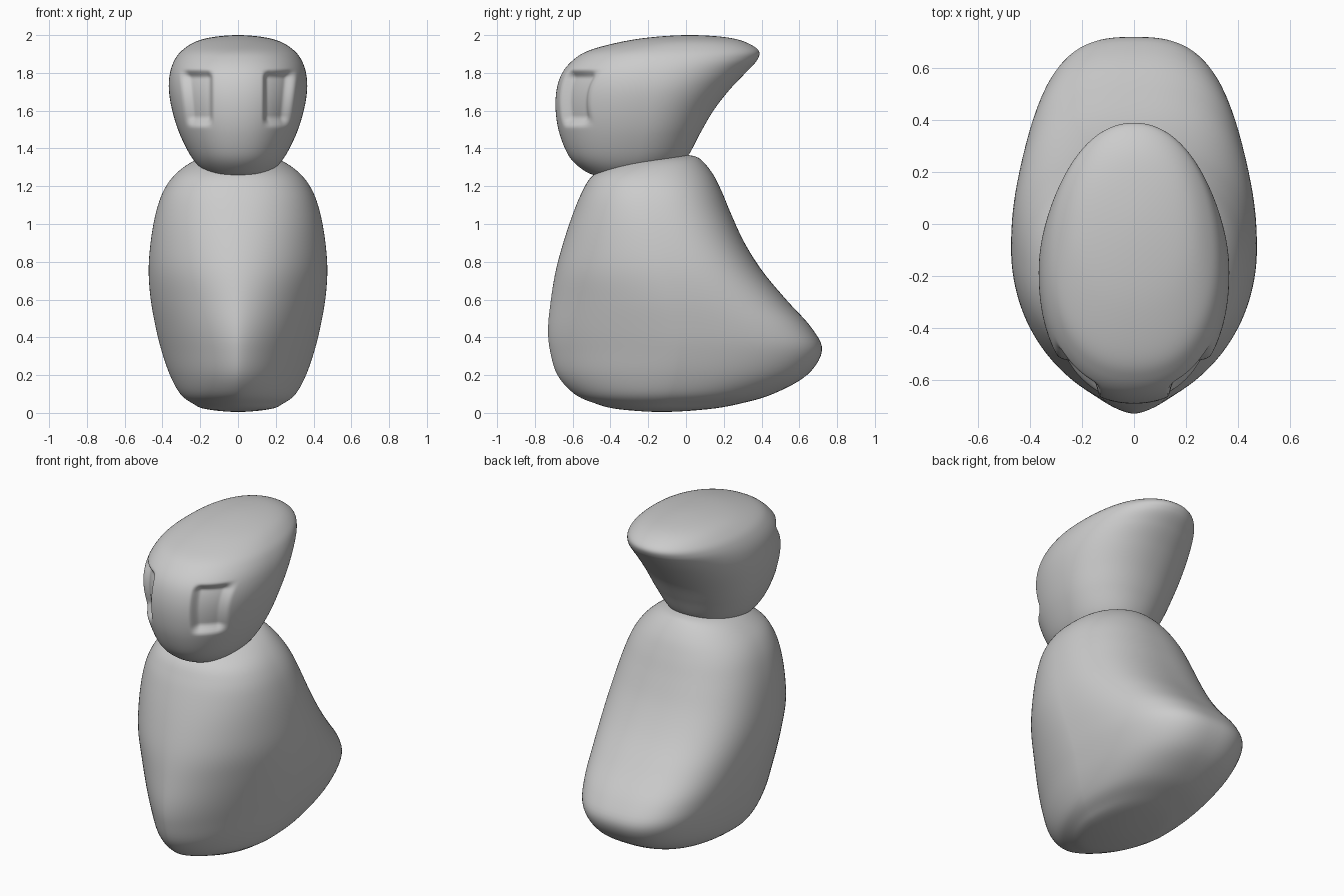
import bpy, math

# Ring keys: z, y front, y of widest point, y back, half width, front roundness, back roundness
BODY = [
    (0.005, -0.13, -0.13, -0.13, 0.00, 1.9, 2.2),
    (0.02, -0.36, -0.13, 0.12, 0.17, 1.8, 2.2),
    (0.05, -0.48, -0.11, 0.29, 0.24, 1.7, 2.3),
    (0.10, -0.59, -0.08, 0.46, 0.305, 1.65, 2.5),
    (0.20, -0.68, -0.05, 0.64, 0.36, 1.6, 2.7),
    (0.33, -0.72, -0.03, 0.72, 0.405, 1.6, 2.8),
    (0.45, -0.73, -0.04, 0.665, 0.435, 1.65, 2.8),
    (0.60, -0.715, -0.07, 0.53, 0.462, 1.75, 2.7),
    (0.75, -0.69, -0.10, 0.405, 0.473, 1.9, 2.6),
    (0.90, -0.65, -0.13, 0.31, 0.463, 2.0, 2.5),
    (1.05, -0.60, -0.16, 0.24, 0.437, 2.1, 2.4),
    (1.17, -0.55, -0.17, 0.19, 0.397, 2.2, 2.3),
    (1.26, -0.49, -0.17, 0.145, 0.335, 2.2, 2.2),
    (1.33, -0.36, -0.13, 0.09, 0.24, 2.1, 2.1),
    (1.36, -0.22, -0.08, 0.04, 0.13, 2.0, 2.0),
    (1.37, -0.07, -0.07, -0.07, 0.00, 2.0, 2.0),
]
HEAD = [
    (1.25, -0.34, -0.34, -0.34, 0.00, 2.0, 2.0),
    (1.255, -0.47, -0.33, -0.17, 0.12, 2.1, 2.1),
    (1.29, -0.55, -0.30, -0.06, 0.19, 2.1, 2.1),
    (1.36, -0.62, -0.26, 0.01, 0.25, 2.2, 2.1),
    (1.48, -0.67, -0.23, 0.075, 0.31, 2.2, 2.1),
    (1.60, -0.69, -0.21, 0.145, 0.348, 2.2, 2.1),
    (1.71, -0.685, -0.19, 0.23, 0.366, 2.2, 2.1),
    (1.80, -0.655, -0.17, 0.315, 0.36, 2.2, 2.1),
    (1.87, -0.595, -0.14, 0.378, 0.335, 2.2, 2.1),
    (1.92, -0.51, -0.10, 0.383, 0.295, 2.2, 2.1),
    (1.965, -0.34, -0.04, 0.31, 0.225, 2.1, 2.1),
    (1.99, -0.17, 0.01, 0.20, 0.13, 2.0, 2.0),
    (2.00, 0.02, 0.02, 0.02, 0.00, 2.0, 2.0),
]


def ghost(pole, nxt):
    """Reflected key beyond a pole, so the cap closes smoothly."""
    return (nxt[0],) + tuple(2 * p - q for p, q in zip(pole[1:], nxt[1:]))


def spline(keys, steps):
    pts = [ghost(keys[0], keys[1])] + keys + [ghost(keys[-1], keys[-2])]
    out = []
    for i in range(1, len(pts) - 2):
        for s in range(steps):
            t = s / steps
            out.append([0.5 * (2 * b + (c - a) * t + (2 * a - 5 * b + 4 * c - d) * t * t
                               + (3 * b - a - 3 * c + d) * t ** 3)
                        for a, b, c, d in zip(*pts[i - 1:i + 3])])
    return out[1:]


def power(v, e):
    return math.copysign(abs(v) ** e, v)


def loft(name, keys, segs, steps, shape=lambda x, y, z: (x, y, z)):
    rings = spline(keys, steps)
    verts, faces = [], []
    for z, yf, yc, yb, w, nf, nb in rings:
        for k in range(segs):
            a = 2 * math.pi * k / segs
            c, s = math.cos(a), math.sin(a)
            n, ry = (nb, yb - yc) if s > 0 else (nf, yc - yf)
            verts.append(shape(w * power(c, 2 / n), yc + ry * power(s, 2 / n), z))
    for r in range(len(rings) - 1):
        for k in range(segs):
            a, b = r * segs + k, r * segs + (k + 1) % segs
            faces.append((a, b, b + segs, a + segs))
    # close both poles
    low = len(verts)
    verts += [(0, keys[0][1], keys[0][0]), (0, keys[-1][1], keys[-1][0])]
    top = (len(rings) - 1) * segs
    for k in range(segs):
        j = (k + 1) % segs
        faces += [(low, j, k), (low + 1, top + k, top + j)]
    mesh = bpy.data.meshes.new(name)
    mesh.from_pydata(verts, [], faces)
    mesh.polygons.foreach_set("use_smooth", [True] * len(faces))
    obj = bpy.data.objects.new(name, mesh)
    bpy.context.collection.objects.link(obj)
    return obj


def smooth(lo, hi, v):
    t = min(1, max(0, (v - lo) / (hi - lo)))
    return t * t * (3 - 2 * t)


def eye_sockets(x, y, z):
    """Press a soft upright slot into each side of the face."""
    if y > -0.35:
        return x, y, z
    ax = abs(x)
    outer = 0.265 + 0.1 * (z - 1.52)
    m = (smooth(0.125, 0.175, ax) * (1 - smooth(outer - 0.03, outer + 0.02, ax))
         * smooth(1.51, 1.57, z) * (1 - smooth(1.77, 1.825, z)))
    return x - math.copysign(0.018 * m, x), y + 0.04 * m, z


# Seated body with a flared back and a keeled front
loft("body", BODY, 128, 5)
# Head with swept-back crest and recessed eyes
loft("head", HEAD, 288, 10, eye_sockets)
